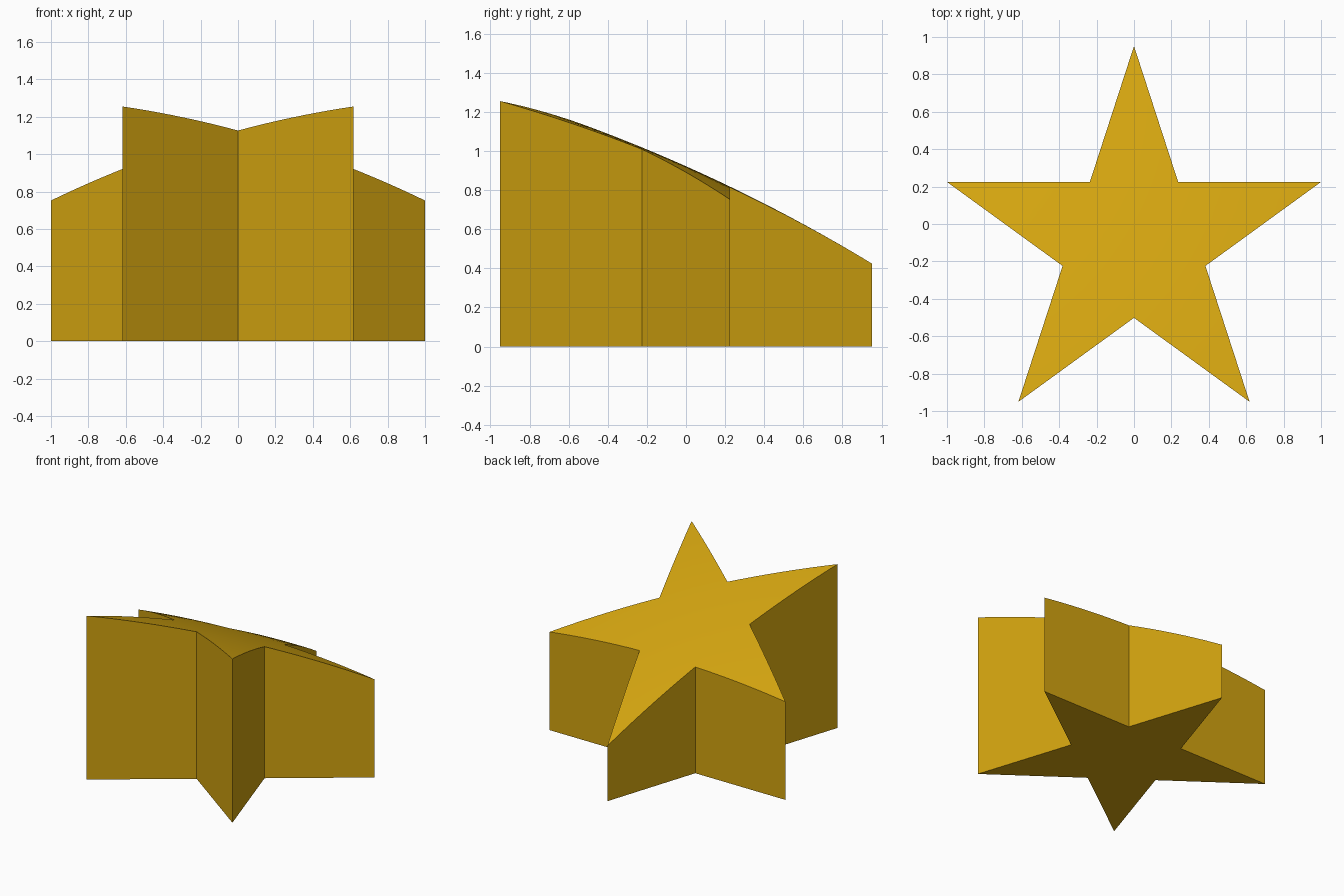
import bpy
import bmesh
from math import sin, cos, pi, sqrt, radians

cube = bpy.data.objects.get("Cube")
if cube:
    bpy.data.objects.remove(cube, do_unlink=True)

# Gold material
gold = bpy.data.materials.new("gold")
gold.use_nodes = True
color = (0.65, 0.37, 0.005, 1)
gold.diffuse_color = color
gold.node_tree.nodes["Principled BSDF"].inputs["Base Color"].default_value = color

# Star proportions
OUTER, INNER, CENTRE_Y = 1.0515, 0.4016, -0.1
# Large sphere that shapes the sloping, domed top
DOME_Y, DOME_Z, DOME_R = -3.45, -6.828, 8.483


def dome_height(x, y):
    return DOME_Z + sqrt(DOME_R ** 2 - x ** 2 - (y - DOME_Y) ** 2)


# Flat star as a fan of triangles, refined so the top can curve
bm = bmesh.new()
hub = bm.verts.new((0, CENTRE_Y, 0))
rim = []
for i in range(10):
    r = INNER if i % 2 else OUTER
    a = pi / 2 + i * pi / 5
    rim.append(bm.verts.new((r * cos(a), CENTRE_Y + r * sin(a), 0)))
for i in range(10):
    bm.faces.new((hub, rim[i], rim[(i + 1) % 10]))
bmesh.ops.subdivide_edges(bm, edges=bm.edges[:], cuts=11, use_grid_fill=True)

# Raise the walls and lay the top on the dome
raised = bmesh.ops.extrude_face_region(bm, geom=bm.faces[:], use_keep_orig=True)
for v in raised["geom"]:
    if isinstance(v, bmesh.types.BMVert):
        v.co.z = dome_height(v.co.x, v.co.y)
bmesh.ops.recalc_face_normals(bm, faces=bm.faces[:])

# Merge the flat underside into one face
base = [f for f in bm.faces if all(v.co.z < 0.001 for v in f.verts)]
bmesh.ops.dissolve_faces(bm, faces=base, use_verts=False)
bmesh.ops.recalc_face_normals(bm, faces=bm.faces[:])

mesh = bpy.data.meshes.new("star_block")
bm.to_mesh(mesh)
bm.free()
mesh.materials.append(gold)
star = bpy.data.objects.new("star_block", mesh)
bpy.context.collection.objects.link(star)

# Smooth dome with crisp corners
bpy.ops.object.select_all(action="DESELECT")
star.select_set(True)
bpy.context.view_layer.objects.active = star
bpy.ops.object.shade_smooth_by_angle(angle=radians(20))
